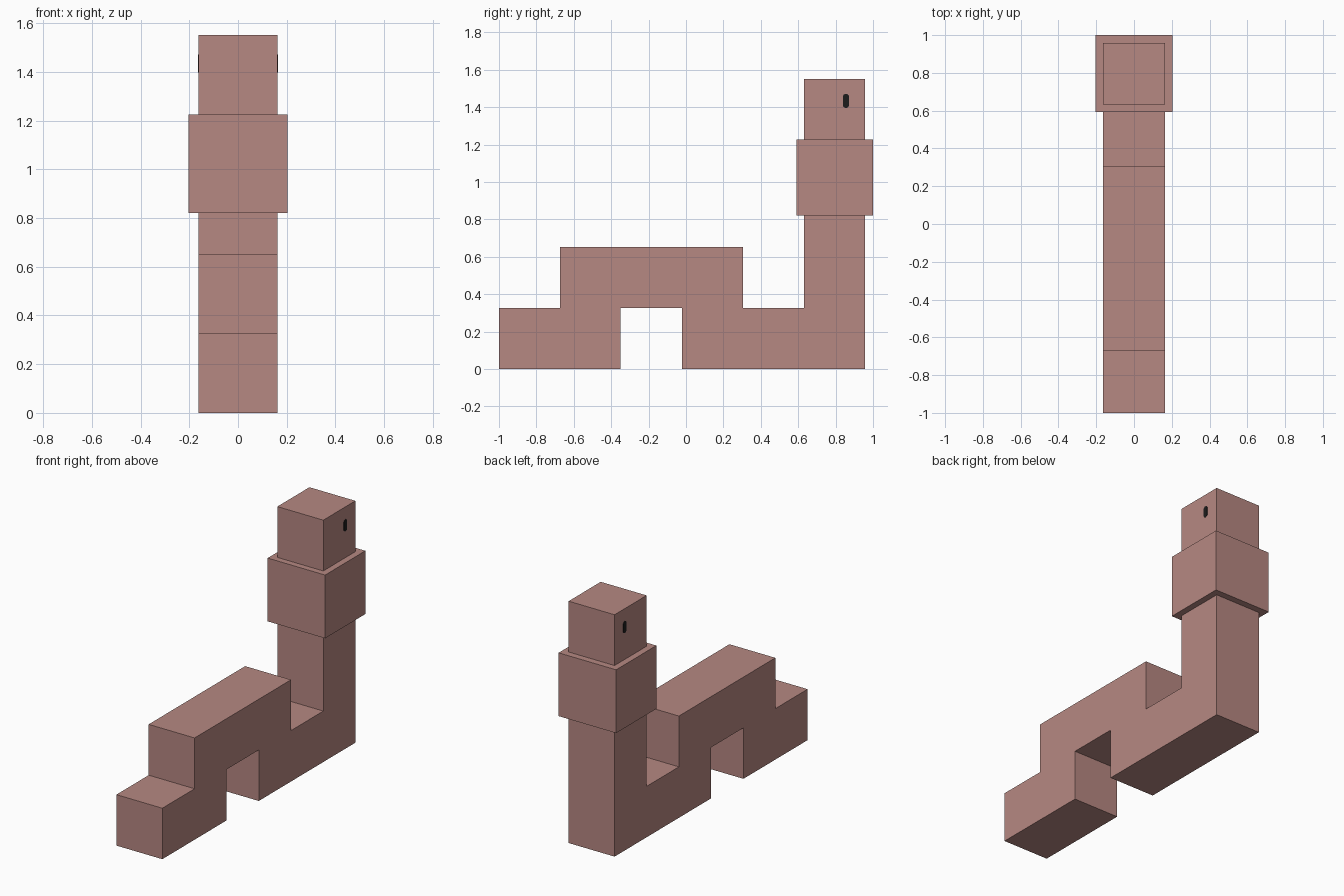
import bpy, bmesh, math
from mathutils import Vector

if "Cube" in bpy.data.objects:
    bpy.data.objects.remove(bpy.data.objects["Cube"])


def material(name, rgb):
    m = bpy.data.materials.new(name)
    m.diffuse_color = (*rgb, 1.0)
    m.use_nodes = True
    m.node_tree.nodes["Principled BSDF"].inputs["Base Color"].default_value = m.diffuse_color
    return m


PINK = material("dusty_pink", (0.468, 0.246, 0.223))
BLACK = material("black", (0.012, 0.012, 0.012))


def prism(name, profile, x0, x1, mat):
    """Extrude a closed (y, z) profile from x0 to x1."""
    bm = bmesh.new()
    face = bm.faces.new([bm.verts.new((x0, y, z)) for y, z in profile])
    out = bmesh.ops.extrude_face_region(bm, geom=[face])
    for v in out["geom"]:
        if isinstance(v, bmesh.types.BMVert):
            v.co += Vector((x1 - x0, 0, 0))
    bmesh.ops.recalc_face_normals(bm, faces=bm.faces)
    me = bpy.data.meshes.new(name)
    bm.to_mesh(me)
    bm.free()
    me.materials.append(mat)
    ob = bpy.data.objects.new(name, me)
    bpy.context.collection.objects.link(ob)
    return ob


def rect(y0, y1, z0, z1):
    return [(y0, z0), (y1, z0), (y1, z1), (y0, z1)]


W = 0.163   # half width of the body

# Arched body with the upright neck
prism("body", [(-1, 0), (-0.35, 0), (-0.35, 0.327), (-0.022, 0.327),
               (-0.022, 0), (0.957, 0), (0.957, 0.82), (0.632, 0.82),
               (0.632, 0.327), (0.305, 0.327), (0.305, 0.653),
               (-0.673, 0.653), (-0.673, 0.327), (-1, 0.327)], -W, W, PINK)

# Wider collar block and head cube
prism("collar", rect(0.592, 1.0, 0.82, 1.226), -0.204, 0.204, PINK)
prism("head", rect(0.632, 0.957, 1.226, 1.552), -W, W, PINK)

# Thin rounded eye plates on both sides of the head
R, H = 0.017, 0.021
pill = []
for i in range(12):
    a = math.pi * 2 * (i + 0.5) / 12
    s = 1 if math.sin(a) > 0 else -1
    pill.append((0.855 + R * math.cos(a), 1.434 + s * H + R * math.sin(a)))
for side, name in ((1, "right_eye"), (-1, "left_eye")):
    prism(name, pill, side * (W - 0.002), side * (W + 0.002), BLACK)
